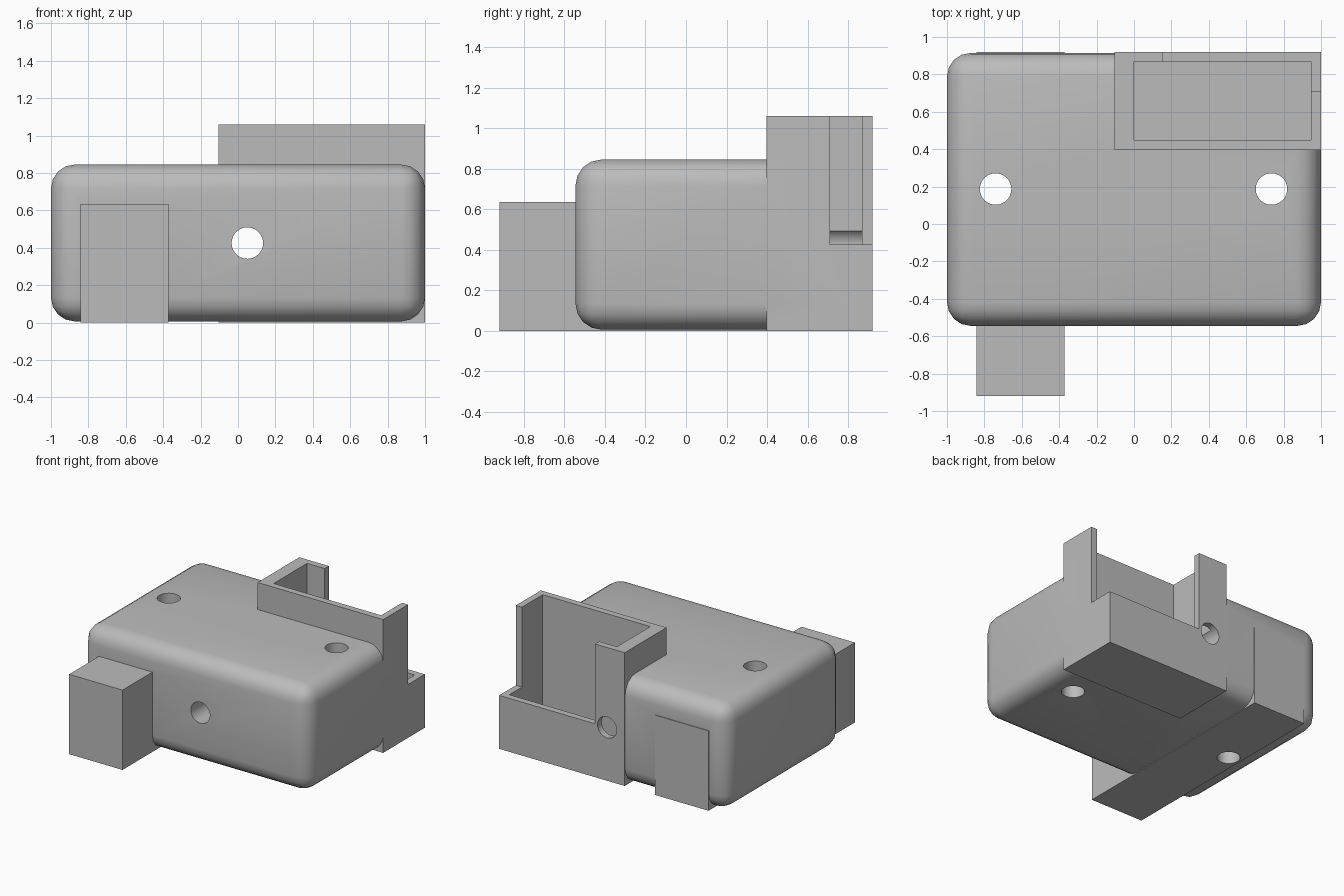
import bpy, math
from mathutils import Vector

default = bpy.data.objects.get("Cube")
if default:
    bpy.data.objects.remove(default, do_unlink=True)

grey = bpy.data.materials.new("plain grey")
grey.use_nodes = True
GREY = (0.5, 0.5, 0.5, 1)
grey.diffuse_color = GREY
grey.node_tree.nodes["Principled BSDF"].inputs["Base Color"].default_value = GREY


def box(name, low, high):
    low, high = Vector(low), Vector(high)
    bpy.ops.mesh.primitive_cube_add(size=1, location=(low + high) / 2)
    ob = bpy.context.object
    ob.name = name
    ob.scale = high - low
    bpy.ops.object.transform_apply(location=True, rotation=True, scale=True)
    ob.data.materials.append(grey)
    return ob


def drill(name, location, rotation=(0, 0, 0)):
    bpy.ops.mesh.primitive_cylinder_add(vertices=48, radius=0.084, depth=4,
                                        location=location, rotation=rotation)
    ob = bpy.context.object
    ob.name = name
    ob.data.materials.append(grey)
    return ob


def apply_modifier(ob, mod):
    bpy.context.view_layer.objects.active = ob
    bpy.ops.object.modifier_apply(modifier=mod.name)


def combine(ob, other, operation):
    mod = ob.modifiers.new("combine", "BOOLEAN")
    mod.operation = operation
    mod.solver = "EXACT"
    mod.object = other
    apply_modifier(ob, mod)
    bpy.data.objects.remove(other, do_unlink=True)


# Rounded main body
body = box("enclosure_body", (-1, -0.545, 0.006), (1, 0.915, 0.845))
bevel = body.modifiers.new("rounding", "BEVEL")
bevel.width = 0.128
bevel.segments = 4
apply_modifier(body, bevel)

# Square bar running front to back, and the tall corner holder
combine(body, box("square_bar", (-0.842, -0.92, 0), (-0.372, 0.92, 0.635)), "UNION")
combine(body, box("corner_holder", (-0.105, 0.396, 0), (1, 0.92, 1.06)), "UNION")

# Holder pocket and the open notch at its outer corner
combine(body, box("pocket", (0, 0.448, 0.055), (0.947, 0.868, 1.3)), "DIFFERENCE")
combine(body, box("corner_notch", (0.155, 0.71, 0.425), (1.2, 1.2, 1.3)), "DIFFERENCE")

# Two upright screw holes and one cable hole
for x in (-0.74, 0.735):
    combine(body, drill("screw_hole", (x, 0.187, 0.4)), "DIFFERENCE")
combine(body, drill("cable_hole", (0.05, 0, 0.425), (math.pi / 2, 0, 0)), "DIFFERENCE")

# Smooth rounded edges, keep the square ones sharp
bpy.ops.object.select_all(action="DESELECT")
body.select_set(True)
bpy.context.view_layer.objects.active = body
bpy.ops.object.shade_smooth_by_angle(angle=math.radians(30))
